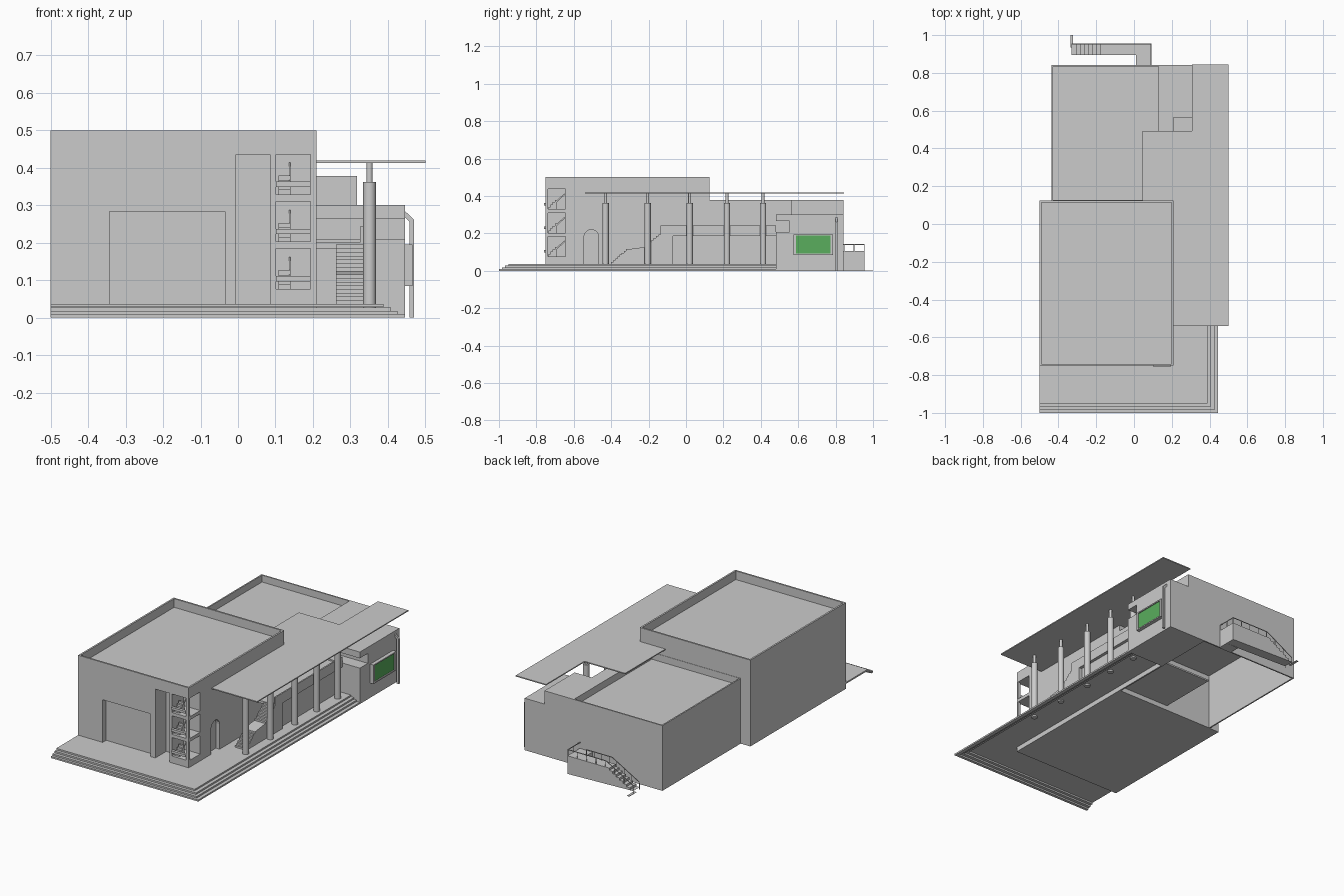
import bpy, bmesh, math


def add_mesh(name, bm):
    bmesh.ops.recalc_face_normals(bm, faces=bm.faces)
    me = bpy.data.meshes.new(name)
    bm.to_mesh(me)
    bm.free()
    ob = bpy.data.objects.new(name, me)
    bpy.context.collection.objects.link(ob)
    return ob


def prism(name, pts, lo, hi, axis='z'):
    """Extrude a 2D outline: axis z uses (x, y), x uses (y, z), y uses (x, z)."""
    place = {'z': lambda a, b, t: (a, b, t),
             'x': lambda a, b, t: (t, a, b),
             'y': lambda a, b, t: (a, t, b)}[axis]
    bm = bmesh.new()
    bot = [bm.verts.new(place(a, b, lo)) for a, b in pts]
    top = [bm.verts.new(place(a, b, hi)) for a, b in pts]
    bm.faces.new(bot)
    bm.faces.new(top)
    n = len(pts)
    for i in range(n):
        j = (i + 1) % n
        bm.faces.new((bot[i], bot[j], top[j], top[i]))
    return add_mesh(name, bm)


def box(name, x0, x1, y0, y1, z0, z1):
    return prism(name, [(x0, y0), (x1, y0), (x1, y1), (x0, y1)], z0, z1)


def cut(target, cutter):
    cutter.hide_render = True
    mod = target.modifiers.new("cut", 'BOOLEAN')
    mod.operation = 'DIFFERENCE'
    mod.solver = 'EXACT'
    mod.object = cutter
    bpy.context.view_layer.objects.active = target
    bpy.ops.object.modifier_apply(modifier=mod.name)
    bpy.data.objects.remove(cutter)


def cut_box(target, *b):
    cut(target, box("cutter", *b))


def cylinder(name, x, y, z0, z1, r, n=20):
    ring = [(x + r * math.cos(2 * math.pi * i / n), y + r * math.sin(2 * math.pi * i / n)) for i in range(n)]
    ob = prism(name, ring, z0, z1)
    bpy.context.view_layer.objects.active = ob
    ob.select_set(True)
    bpy.ops.object.shade_smooth_by_angle(angle=math.radians(30))
    ob.select_set(False)


def steps(a0, z0, a1, z1, n):
    """Stair outline points, riser first."""
    pts = []
    for i in range(n):
        z = z0 + (z1 - z0) * (i + 1) / n
        pts += [(a0 + (a1 - a0) * i / n, z), (a0 + (a1 - a0) * (i + 1) / n, z)]
    return pts


# Podium: thin deck with stepped front and right edges, open below
xs = [0.445, 0.425, 0.408, 0.388]
ys = [-1.0, -0.985, -0.967, -0.95]
prism("podium_deck", [(-0.5, ys[3]), (xs[3], ys[3]), (xs[3], 0.48), (0.208, 0.48),
                      (0.208, -0.74), (-0.5, -0.74)], 0.028, 0.037)
box("hall_floor", -0.13, 0.207, 0.127, 0.48, 0.028, 0.037)
for i in range(3):
    low, top = 0.00925 * i, 0.00925 * (i + 1)
    box("podium_front_step", -0.5, xs[i], ys[i], ys[i + 1] + 0.002, low, top)
    box("podium_side_step", xs[i + 1] - 0.002, xs[i], ys[i + 1], 0.48, low, top)

# Main block with sunken roof, entrance recesses and arched door
main = box("main_block", -0.5, 0.209, -0.75, 0.125, 0, 0.5)
cut_box(main, -0.49, 0.199, -0.74, 0.115, 0.45, 0.6)
cut_box(main, -0.343, -0.035, -0.8, -0.718, 0.037, 0.284)
cut_box(main, -0.005, 0.086, -0.8, -0.65, 0.037, 0.436)
arch = [(-0.545, 0.037), (-0.467, 0.037)] + [
    (-0.506 + 0.039 * math.cos(math.pi * i / 10), 0.182 + 0.038 * math.sin(math.pi * i / 10)) for i in range(11)]
cut(main, prism("cutter", arch, 0.185, 0.3, 'x'))

# Corner stair openings, one per floor, with balcony bar and slim flight
for z in (0.077, 0.203, 0.329):
    cut_box(main, 0.102, 0.193, -0.8, -0.645, z, z + 0.107)
    cut_box(main, 0.15, 0.3, -0.738, -0.645, z, z + 0.107)
    box("corner_balcony", 0.102, 0.193, -0.758, -0.742, z + 0.02, z + 0.034)
    prism("corner_stair", [(-0.735, z)] + steps(-0.735, z, -0.69, z + 0.05, 4) + [(-0.69, z)], 0.108, 0.14, 'x')
    prism("corner_stair_rail", [(-0.71, z + 0.03), (-0.65, z + 0.085), (-0.65, z + 0.075), (-0.705, z + 0.024)],
          0.136, 0.14, 'x')

# Rear hall: stepped outline, hollow and open below, sunken roof
hall = prism("rear_hall", [(-0.438, 0.12), (0.209, 0.12), (0.209, 0.565), (0.318, 0.565),
                           (0.318, 0.842), (-0.438, 0.842)], 0, 0.378)
cut_box(hall, -0.43, 0.13, 0.127, 0.834, 0.338, 0.5)
cut_box(hall, -0.43, 0.2, 0.127, 0.834, -0.1, 0.328)

# Side annex with open loggia across its front: floor ledge below, roof slab above
annex = box("side_annex", 0.209, 0.445, 0.48, 0.842, 0, 0.301)
cut_box(annex, 0.2, 0.5, 0.4, 0.553, 0.208, 0.265)

# Green display panel in its frame
frame = box("panel_frame", 0.445, 0.466, 0.575, 0.785, 0.085, 0.195)
cut_box(frame, 0.455, 0.5, 0.588, 0.772, 0.092, 0.188)
panel = box("green_panel", 0.45, 0.46, 0.588, 0.772, 0.092, 0.188)
green = bpy.data.materials.new("panel_green")
green.diffuse_color = (0.1, 0.42, 0.11, 1)
panel.data.materials.append(green)

# Pole with sloping arm beside the panel
prism("side_pole", [(0.457, 0), (0.47, 0), (0.47, 0.261), (0.445, 0.285), (0.445, 0.268), (0.457, 0.256)],
      0.8, 0.81, 'y')

# Canopy slab over hall, walkway and terrace
prism("canopy", [(0.209, -0.54), (0.5, -0.54), (0.5, 0.845), (0.306, 0.845), (0.306, 0.493),
                 (0.045, 0.493), (0.045, 0.125), (0.209, 0.125)], 0.413, 0.419)

# Columns with narrow necks
for y in (-0.43, -0.205, 0.02, 0.219, 0.412):
    cylinder("column_shaft", 0.351, y, 0.02, 0.362, 0.017)
    cylinder("column_neck", 0.351, y, 0.362, 0.413, 0.008)

# Outdoor stair with mid landing, raised walkway and parapet
outline = [(-0.4, 0.037)] + steps(-0.4, 0.037, -0.31, 0.115, 8) + \
    steps(-0.235, 0.115, -0.135, 0.195, 8) + [(-0.07, 0.195), (-0.07, 0.037)]
prism("terrace_stair", outline, 0.262, 0.333, 'x')
box("walkway_floor", 0.209, 0.333, -0.135, 0.48, 0.185, 0.2)
box("walkway_wall", 0.209, 0.315, -0.07, 0.48, 0.037, 0.185)
box("walkway_parapet", 0.325, 0.333, -0.135, 0.48, 0.195, 0.243)

# Rear landing and descending stair
box("rear_landing_link", 0.01, 0.092, 0.842, 0.9, 0, 0.105)
prism("rear_stair", [(0.092, 0), (0.092, 0.105), (-0.155, 0.105)] +
      steps(-0.33, 0, -0.155, 0.105, 8)[::-1], 0.895, 0.955, 'y')
box("rear_ground_plate", -0.337, -0.322, 0.935, 1.0, 0, 0.002)
for y in (0.897, 0.952):
    end = 0.01 if y < 0.9 else 0.091
    prism("rear_rail", [(end, 0.138), (end, 0.142), (-0.155, 0.142), (-0.33, 0.044),
                        (-0.33, 0.04), (-0.155, 0.138)], y - 0.0015, y + 0.0015, 'y')
    for i in range(8):
        x = end - 0.001 - (end + 0.328) * i / 7
        base = 0.105 if x > -0.155 else 0.105 * (x + 0.33) / 0.175
        box("rear_rail_post", x - 0.0015, x + 0.0015, y - 0.0015, y + 0.0015, base, base + 0.037)
box("rear_side_rail", 0.088, 0.091, 0.842, 0.954, 0.138, 0.142)
for y in (0.845, 0.9):
    box("rear_side_post", 0.088, 0.091, y - 0.0015, y + 0.0015, 0.105, 0.14)
